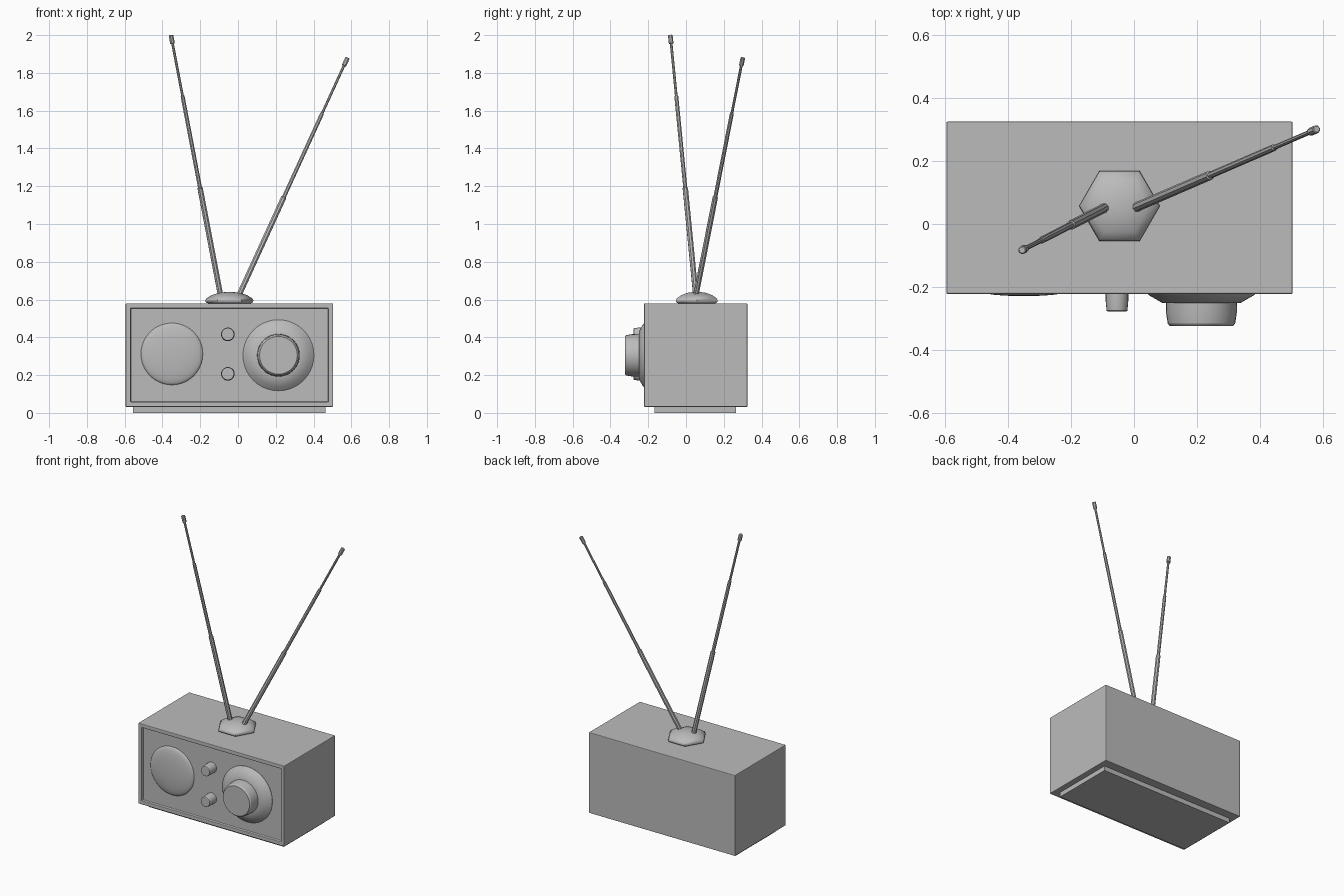
import bpy, bmesh, math
from mathutils import Vector

cube = bpy.data.objects.get("Cube")
if cube:
    bpy.data.objects.remove(cube)

GREY = (0.5, 0.5, 0.5, 1)
mat = bpy.data.materials.new("plain grey")
mat.use_nodes = True
mat.diffuse_color = GREY
mat.node_tree.nodes["Principled BSDF"].inputs["Base Color"].default_value = GREY


def finish(name, bm, smooth=0):
    """Turn a bmesh into a named object, optionally smooth below an angle."""
    bmesh.ops.recalc_face_normals(bm, faces=bm.faces)
    mesh = bpy.data.meshes.new(name)
    bm.to_mesh(mesh)
    bm.free()
    mesh.materials.append(mat)
    obj = bpy.data.objects.new(name, mesh)
    bpy.context.collection.objects.link(obj)
    if smooth:
        bpy.ops.object.select_all(action="DESELECT")
        obj.select_set(True)
        bpy.context.view_layer.objects.active = obj
        bpy.ops.object.shade_smooth_by_angle(angle=math.radians(smooth))
    return obj


def box(lo, hi):
    bm = bmesh.new()
    bmesh.ops.create_cube(bm, size=1)
    for v in bm.verts:
        v.co = [(a + b) / 2 + c * (b - a) for a, b, c in zip(lo, hi, v.co)]
    return bm


def lathe(name, origin, axis, profile, sides, smooth=30):
    """Revolve (radius, height) points around an axis through origin."""
    bm = bmesh.new()
    rot = Vector(axis).to_track_quat("Z", "Y")
    rings = []
    for r, h in profile:
        ring = []
        for i in range(sides):
            a = math.tau * i / sides
            p = Vector((r * math.cos(a), r * math.sin(a), h))
            ring.append(bm.verts.new(rot @ p + Vector(origin)))
        rings.append(ring)
    for low, high in zip(rings, rings[1:]):
        for i in range(sides):
            j = (i + 1) % sides
            bm.faces.new((low[i], low[j], high[j], high[i]))
    bm.faces.new(rings[0])
    bm.faces.new(rings[-1])
    return finish(name, bm, smooth)


# Cabinet with recessed front panel
FRONT, PANEL = -0.222, -0.204
bm = box((-0.595, FRONT, 0.032), (0.503, 0.325, 0.58))
bm.faces.ensure_lookup_table()
face = min(bm.faces, key=lambda f: f.calc_center_median().y)
bmesh.ops.inset_individual(bm, faces=[face], thickness=0.037)
rim = list(face.verts)
panel = bmesh.ops.extrude_discrete_faces(bm, faces=[face])["faces"][0]
for v in panel.verts:
    v.co.y = PANEL
cabinet = finish("cabinet", bm)
bevel = cabinet.modifiers.new("soft edges", "BEVEL")
bevel.width = 0.004
bevel.segments = 2

# Plinth under the cabinet
finish("plinth", box((-0.556, -0.168, 0), (0.463, 0.265, 0.04)))

# Speaker dome
dome = [(0.164 * math.cos(t), 0.025 * math.sin(t))
        for t in (math.radians(a) for a in range(0, 90, 11))]
lathe("speaker_dome", (-0.35, PANEL, 0.312), (0, -1, 0), dome, 40, 40)

# Tuning dial: sloped collar and knob
dial = (0.214, PANEL, 0.305)
lathe("dial_collar", dial, (0, -1, 0),
      [(0.188, -0.002), (0.188, 0.002), (0.165, 0.023), (0.125, 0.046), (0.1, 0.046)], 40)
lathe("dial_knob", dial, (0, -1, 0),
      [(0.113, 0.04), (0.112, 0.08), (0.107, 0.112), (0.1, 0.12)], 32)

# Small control knobs
for name, z in (("upper_knob", 0.416), ("lower_knob", 0.207)):
    lathe(name, (-0.054, PANEL, z), (0, -1, 0),
          [(0.036, 0), (0.036, 0.04), (0.033, 0.071), (0.03, 0.073)], 20)

# Six-sided aerial mount
lathe("aerial_mount", (-0.046, 0.057, 0.578), (0, 0, 1),
      [(0.108, 0), (0.124, 0.007), (0.128, 0.016), (0.122, 0.028),
       (0.095, 0.045), (0.055, 0.058), (0.02, 0.062)], 6, 50)

# Telescopic aerials: three sections and an end cap
rod = [(0.015, 0), (0.015, 0.413), (0.011, 0.415), (0.011, 0.766), (0.0075, 0.768),
       (0.0075, 0.967), (0.013, 0.968), (0.013, 0.998), (0.01, 1)]
for name, foot, tip in (
        ("right_aerial", (-0.092, 0.052, 0.62), (-0.355, -0.083, 2.0)),
        ("left_aerial", (0.004, 0.052, 0.62), (0.58, 0.301, 1.88))):
    axis = Vector(tip) - Vector(foot)
    lathe(name, foot, axis, [(r, h * axis.length) for r, h in rod], 8)
